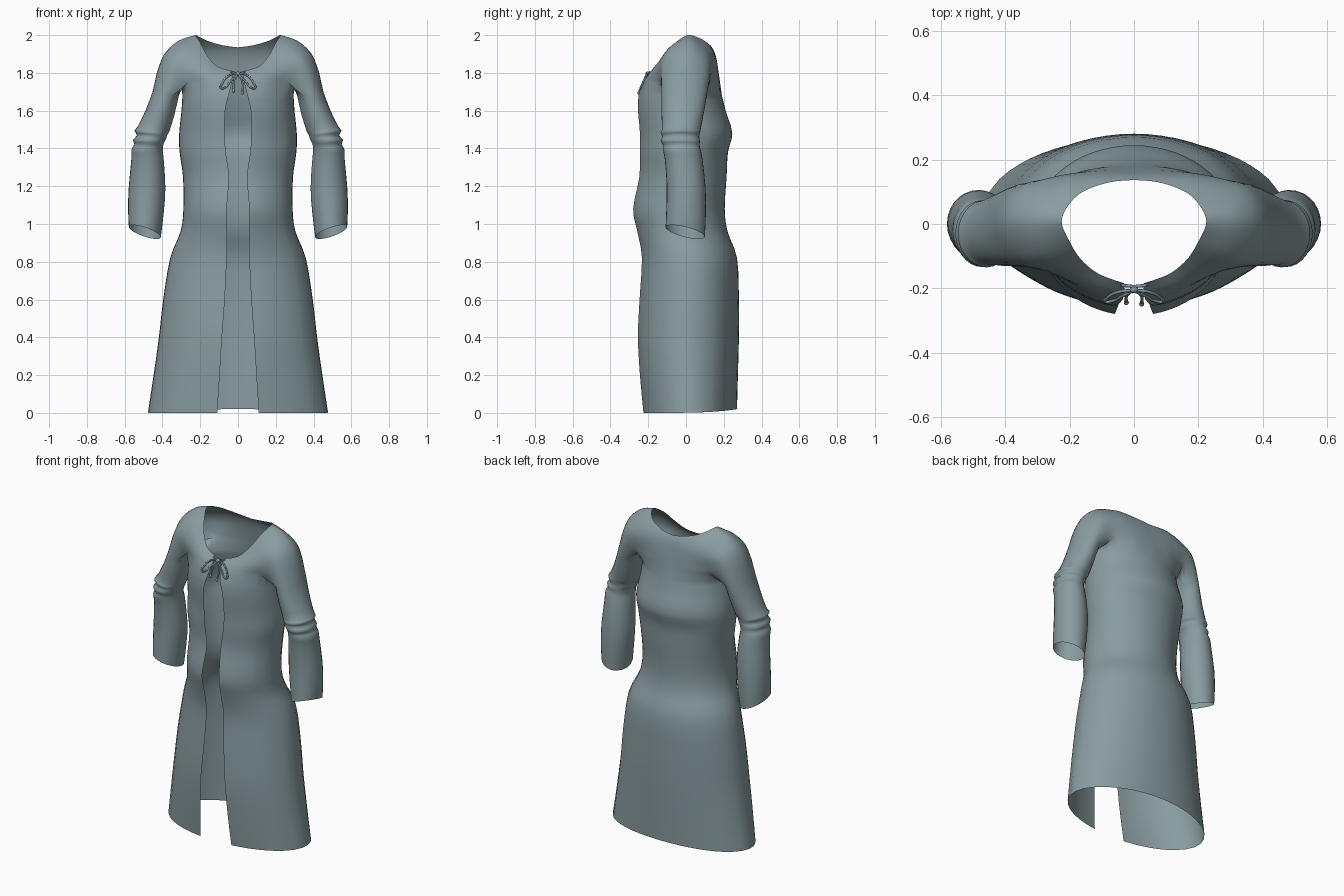
import bpy, bmesh, math
from mathutils import Vector

if "Cube" in bpy.data.objects:
    bpy.data.objects.remove(bpy.data.objects["Cube"])

cloth = bpy.data.materials.new("grey_teal_cloth")
cloth.diffuse_color = (0.25, 0.33, 0.35, 1)
cloth.use_nodes = True
cloth.node_tree.nodes["Principled BSDF"].inputs["Base Color"].default_value = cloth.diffuse_color


def spline(keys, t):
    """Catmull-Rom through a list of tuples, t in key units."""
    n = len(keys) - 1
    i = min(int(t), n - 1)
    f = t - i
    p = [keys[max(0, min(n, i + k))] for k in (-1, 0, 1, 2)]
    return tuple(0.5 * (2 * b + (c - a) * f + (2 * a - 5 * b + 4 * c - d) * f * f
                        + (3 * b - a - 3 * c + d) * f ** 3) for a, b, c, d in zip(*p))


# yoke: columns from front opening over the shoulder to back centre, each neckline -> chest
YOKE = [
    [(.03, -.185, 1.81), (.03, -.20, 1.79), (.03, -.215, 1.775), (.035, -.235, 1.74)],
    [(.11, -.155, 1.835), (.125, -.185, 1.81), (.14, -.20, 1.785), (.155, -.208, 1.75)],
    [(.165, -.11, 1.895), (.21, -.145, 1.86), (.25, -.155, 1.81), (.265, -.14, 1.75)],
    [(.20, -.055, 1.96), (.28, -.085, 1.935), (.345, -.11, 1.875), (.38, -.12, 1.79)],
    [(.225, .01, 2.0), (.315, .01, 1.97), (.39, .005, 1.9), (.43, 0, 1.80)],
    [(.195, .07, 1.985), (.28, .085, 1.945), (.345, .11, 1.875), (.375, .115, 1.79)],
    [(.15, .105, 1.965), (.20, .135, 1.92), (.235, .15, 1.85), (.26, .13, 1.75)],
    [(.075, .13, 1.945), (.09, .15, 1.91), (.11, .165, 1.85), (.14, .17, 1.75)],
    [(0, .137, 1.935), (0, .152, 1.905), (0, .165, 1.85), (0, .18, 1.75)],
]
# body: height, half width, half opening, front y, back y
BODY = [
    (1.68, .295, .05, -.255, .19), (1.6, .30, .068, -.26, .21), (1.48, .312, .07, -.25, .245),
    (1.38, .31, .065, -.25, .222), (1.25, .292, .048, -.25, .215), (1.08, .29, .06, -.285, .205),
    (.96, .305, .058, -.262, .22), (.82, .36, .06, -.237, .27), (.6, .397, .07, -.25, .28),
    (.4, .42, .085, -.26, .28), (.2, .448, .097, -.25, .275), (0, .478, .11, -.232, .27),
]
# sleeve: outer x, outer z, inner x, inner z, front y, back y
SLEEVE = [
    (.452, 1.70, .312, 1.68, -.13, .112), (.49, 1.60, .335, 1.58, -.13, .095),
    (.532, 1.515, .362, 1.49, -.127, .078), (.548, 1.495, .372, 1.475, -.135, .075),
    (.535, 1.47, .378, 1.455, -.126, .07), (.556, 1.445, .388, 1.435, -.134, .074),
    (.548, 1.42, .395, 1.415, -.122, .072), (.564, 1.395, .397, 1.39, -.122, .078),
    (.565, 1.34, .392, 1.34, -.112, .088), (.578, 1.2, .383, 1.19, -.102, .104),
    (.582, 1.08, .393, 1.05, -.104, .105), (.578, .985, .408, .93, -.108, .10),
]
SEG, UNDER = 5, 5
F, B, END = 2 * SEG, 6 * SEG, 8 * SEG          # front armpit, back armpit, back centre

bm = bmesh.new()


def row(points):
    return [bm.verts.new(p) for p in points]


def bridge(a, b, closed=False):
    n = len(a)
    for i in range(n if closed else n - 1):
        j = (i + 1) % n
        bm.faces.new((a[i], a[j], b[j], b[i]))


# shoulder yoke
rows = []
for r in range(10):
    across = [spline(col, r / 3) for col in YOKE]
    rows.append(row([spline(across, c / SEG) for c in range(END + 1)]))
for a, b in zip(rows, rows[1:]):
    bridge(a, b)
chest = rows[-1]

# underarm strip joins front and back armpits
pa, pb = chest[F].co, chest[B].co
under = []
for k in range(1, UNDER):
    t = k / UNDER
    p = pa.lerp(pb, t)
    p.x += .04 * math.sin(math.pi * t)
    under.append(bm.verts.new(p))

# body and skirt, open at the front
prev = chest[:F + 1] + under + chest[B:]
for r in range(3 * (len(BODY) - 1) + 1):
    z, w, gap, yf, yb = spline(BODY, r / 3)
    p0, cy = math.asin(gap / w), (yf + yb) / 2
    p1, p2 = .32 * math.pi, .66 * math.pi
    phis = [p0 + (p1 - p0) * i / F for i in range(F + 1)]
    phis += [p1 + (p2 - p1) * k / UNDER for k in range(1, UNDER)]
    phis += [p2 + (math.pi - p2) * i / (END - B) for i in range(END - B + 1)]
    hem = .02 * max(0, 1 - z / .3)
    pts = [(w * math.sin(p) if i < len(phis) - 1 else 0, cy - (yb - yf) / 2 * math.cos(p),
            z + hem * math.sin(p / 2) ** 8) for i, p in enumerate(phis)]
    cur = row(pts)
    bridge(prev, cur)
    prev = cur

# sleeve with elbow creases and a slanted cuff
prev = chest[F:B + 1] + under[::-1]
lim = math.radians(130)
angs = [-lim + 2 * lim * i / (B - F) for i in range(B - F + 1)]
angs += [lim + (2 * math.pi - 2 * lim) * k / UNDER for k in range(1, UNDER)]
last = 2 * (len(SLEEVE) - 1)
for r in range(last + 1):
    xo, zo, xi, zi, yf, yb = spline(SLEEVE, r / 2)
    slant = .025 * max(0, (r - last + 6) / 6)
    cur = row([((xo + xi) / 2 + (xo - xi) / 2 * math.cos(a),
                (yf + yb) / 2 + (yb - yf) / 2 * math.sin(a),
                (zo + zi) / 2 + (zo - zi) / 2 * math.cos(a) - slant * math.sin(a)) for a in angs])
    bridge(prev, cur, True)
    prev = cur

bmesh.ops.recalc_face_normals(bm, faces=bm.faces)
top = max(bm.faces, key=lambda f: f.calc_center_median().z)
if top.normal.z < 0:
    bmesh.ops.reverse_faces(bm, faces=bm.faces)
for f in bm.faces:
    f.smooth = True
me = bpy.data.meshes.new("robe")
bm.to_mesh(me)
bm.free()
me.materials.append(cloth)
robe = bpy.data.objects.new("robe", me)
bpy.context.collection.objects.link(robe)
mod = robe.modifiers.new("mirror", 'MIRROR')
mod.use_clip = True
mod.merge_threshold = .0005


# neck tie: thin cords lying just in front of the cloth
def cord(name, xz, radius=.005, lift=.012):
    cu = bpy.data.curves.new(name, 'CURVE')
    cu.dimensions = '3D'
    cu.bevel_depth, cu.bevel_resolution, cu.resolution_u = radius, 2, 6
    cu.use_fill_caps = True
    sp = cu.splines.new('BEZIER')
    sp.bezier_points.add(len(xz) - 1)
    for bp, (x, z) in zip(sp.bezier_points, xz):
        bp.co = Vector((x, -.185 - (1.81 - z) * .45 - lift, z))
        bp.handle_left_type = bp.handle_right_type = 'AUTO'
    cu.materials.append(cloth)
    ob = bpy.data.objects.new(name, cu)
    bpy.context.collection.objects.link(ob)


def ball(name, loc, scale):
    bpy.ops.mesh.primitive_uv_sphere_add(segments=12, ring_count=8, radius=1, location=loc)
    ob = bpy.context.object
    ob.name, ob.scale = name, scale
    ob.data.materials.append(cloth)
    bpy.ops.object.shade_smooth()


for s, side in ((-1, "left"), (1, "right")):
    cord("bow_loop_" + side, [(0, 1.798), (s * .045, 1.788), (s * .085, 1.742), (s * .09, 1.72),
                              (s * .07, 1.722), (s * .04, 1.755), (0, 1.795)], lift=.016)
    zt = 1.705 if s < 0 else 1.695
    cord("bow_tail_" + side, [(0, 1.795), (s * .022, 1.755), (s * .024, zt)], lift=.012)
    ball("tail_knot_" + side, (s * .024, -.197 - (1.81 - zt) * .45, zt), (.008, .008, .011))
    cord("collar_tie_" + side, [(0, 1.797), (s * .02, 1.802), (s * .04, 1.806)], lift=.004)
ball("bow_knot", (0, -.204, 1.796), (.014, .011, .011))
